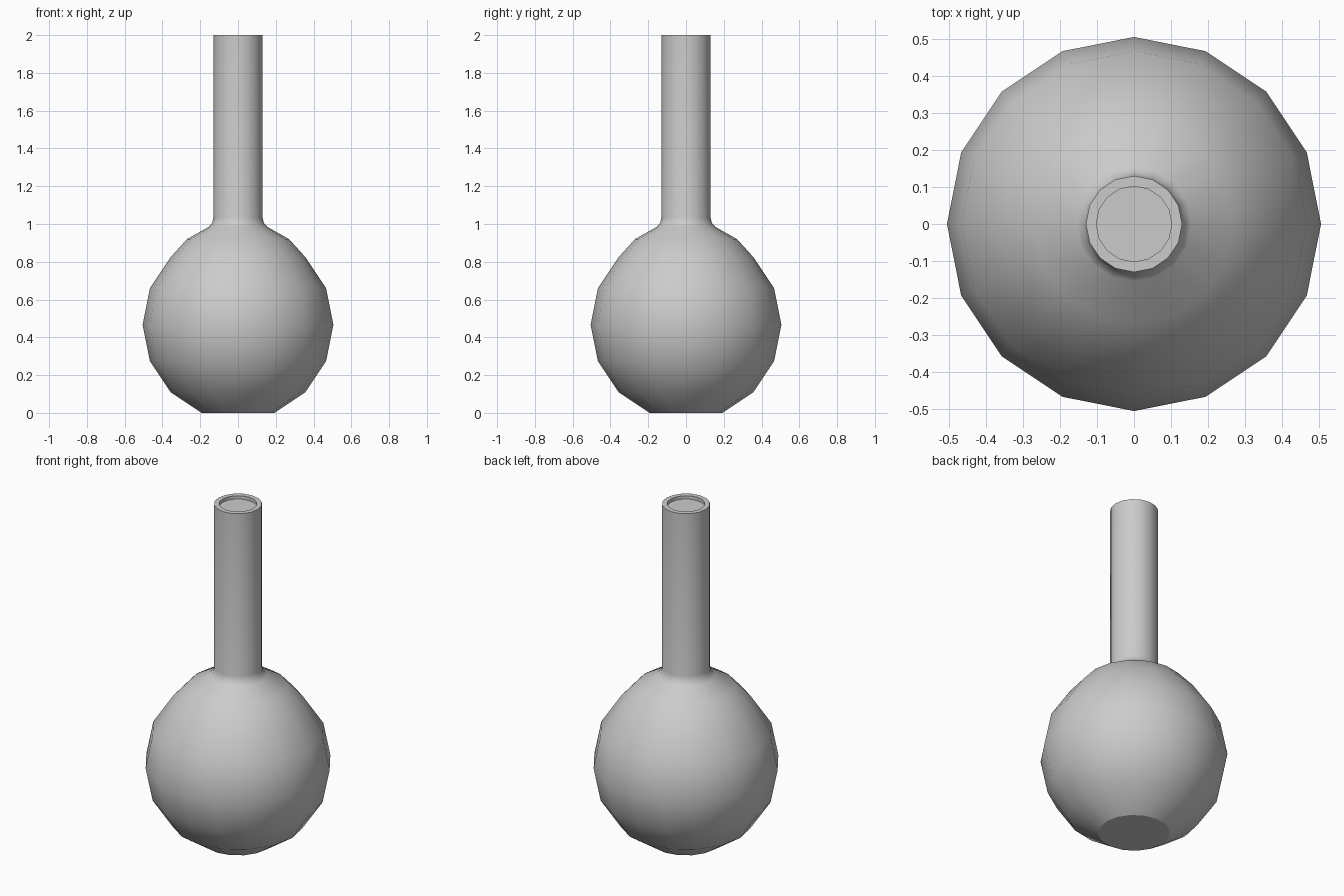
import bpy, bmesh, math

if "Cube" in bpy.data.objects:
    bpy.data.objects.remove(bpy.data.objects["Cube"])

SIDES = 16
R, CZ = 0.505, 0.467

# Body profile: flat base, round bulb in 22.5 degree steps
profile = [(0, 0)]
for i in range(1, 7):
    a = math.radians(22.5 * i)
    profile.append((R * math.sin(a), CZ - R * math.cos(a)))
# Shoulder fillet, neck, rim and recessed mouth
profile += [(0.27, 0.92), (0.155, 0.985), (0.137, 1.005), (0.13, 1.035),
            (0.13, 2.0), (0.102, 2.0), (0.102, 1.98), (0, 1.98)]
profile[1] = (profile[1][0], 0)

# Revolve the profile around z
bm = bmesh.new()
verts = [bm.verts.new((r, 0, z)) for r, z in profile]
edges = [bm.edges.new(pair) for pair in zip(verts, verts[1:])]
bmesh.ops.spin(bm, geom=verts + edges, cent=(0, 0, 0), axis=(0, 0, 1),
               angle=2 * math.pi, steps=SIDES, use_duplicate=False)
bmesh.ops.remove_doubles(bm, verts=bm.verts[:], dist=1e-4)
bmesh.ops.recalc_face_normals(bm, faces=bm.faces[:])

mesh = bpy.data.meshes.new("flask")
bm.to_mesh(mesh)
bm.free()
flask = bpy.data.objects.new("flask", mesh)
bpy.context.collection.objects.link(flask)

# Smooth bulb and neck, sharp base and rim
bpy.context.view_layer.objects.active = flask
flask.select_set(True)
bpy.ops.object.shade_smooth_by_angle(angle=math.radians(32))
